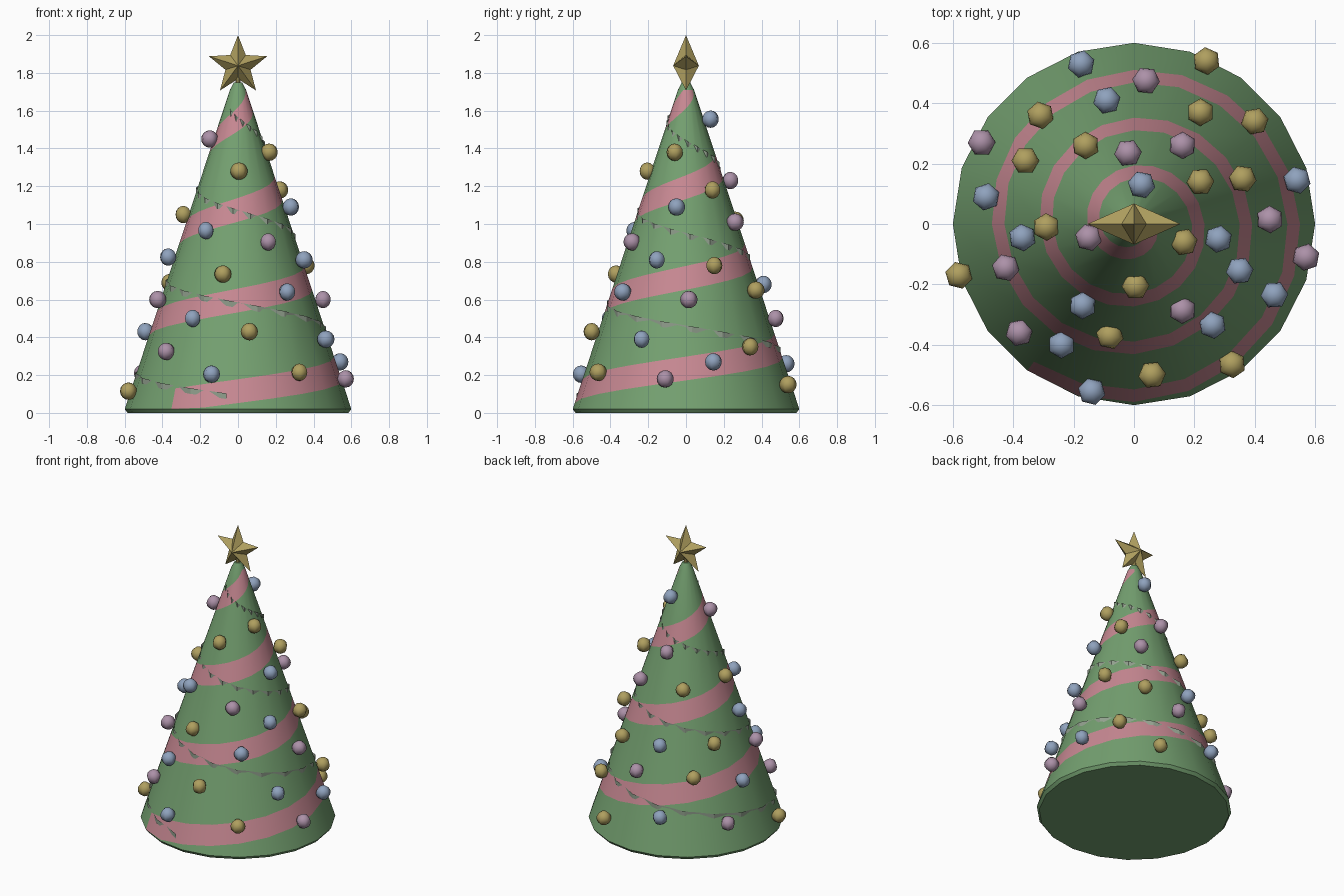
import bpy, bmesh, math

if "Cube" in bpy.data.objects:
    bpy.data.objects.remove(bpy.data.objects["Cube"])

def material(name, rgb):
    m = bpy.data.materials.new(name)
    m.diffuse_color = [((c / 255 + 0.055) / 1.055) ** 2.4 for c in rgb] + [1]
    m.use_nodes = True
    m.node_tree.nodes["Principled BSDF"].inputs["Base Color"].default_value = m.diffuse_color
    return m

GREEN = material("tree_green", (116, 160, 112))
PINK = material("stripe_pink", (199, 136, 146))
GOLD = material("gold", (175, 159, 95))
BLUE = material("bauble_blue", (143, 162, 189))
MAUVE = material("bauble_mauve", (172, 145, 168))
TINSEL = material("tinsel_grey_green", (146, 160, 142))

def finish(name, bm, mats, smooth=None):
    bmesh.ops.remove_doubles(bm, verts=bm.verts, dist=1e-5)
    bmesh.ops.recalc_face_normals(bm, faces=bm.faces)
    me = bpy.data.meshes.new(name)
    bm.to_mesh(me)
    bm.free()
    for m in mats:
        me.materials.append(m)
    ob = bpy.data.objects.new(name, me)
    bpy.context.collection.objects.link(ob)
    if smooth:
        bpy.ops.object.select_all(action='DESELECT')
        ob.select_set(True)
        bpy.context.view_layer.objects.active = ob
        bpy.ops.object.shade_smooth_by_angle(angle=math.radians(smooth))
    return ob

def add_face(bm, pts, mat=0):
    unique = []
    for p in pts:
        if all(math.dist(p, q) > 1e-5 for q in unique):
            unique.append(p)
    if len(unique) > 2:
        bm.faces.new([bm.verts.new(p) for p in unique]).material_index = mat

SIDES, Z0, Z1 = 20, 0.02, 1.71

def radius(z):
    return 0.6 * (1 - (z - Z0) / 1.82)

def polar(r, turn, z):
    # turn 0 is the front, rising counter-clockwise
    a = -math.pi / 2 + 2 * math.pi * turn
    return (r * math.cos(a), r * math.sin(a), z)

# Cone with a spiral stripe cut into its sides
def levels(t):
    zs = [Z0]
    for n in range(-1, 4):
        mid = 0.115 + 0.48 * (n + t)
        zs += [mid - 0.063, mid + 0.063]
    return [min(max(z, Z0), Z1) for z in zs] + [Z1]

bm = bmesh.new()
for k in range(SIDES):
    t0, t1 = k / SIDES, (k + 1) / SIDES
    l0, l1 = levels(t0), levels(t1)
    for i in range(len(l0) - 1):
        turn = (i - 1) / 2 - 1 + t0
        pink = i % 2 == 1 and -0.11 < turn < 3.4
        add_face(bm, [polar(radius(l0[i]), t0, l0[i]), polar(radius(l1[i]), t1, l1[i]),
                      polar(radius(l1[i + 1]), t1, l1[i + 1]),
                      polar(radius(l0[i + 1]), t0, l0[i + 1])], int(pink))
    # rounded rim and tip
    for (ra, za), (rb, zb) in (((0.585, 0), (0.6, Z0)), ((radius(Z1), Z1), (0.022, 1.75))):
        add_face(bm, [polar(ra, t0, za), polar(ra, t1, za), polar(rb, t1, zb), polar(rb, t0, zb)])
for r, z in ((0.585, 0), (0.022, 1.75)):
    add_face(bm, [polar(r, k / SIDES, z) for k in range(SIDES)])
finish("tree_cone", bm, [GREEN, PINK], 40)

# Tinsel ribbon winding the other way, dipping in and out of the cone
bm = bmesh.new()
STEP = 1 / 36
def ribbon(i):
    t = -0.1 + i * STEP
    z = 1.55 - 0.49 * t
    r = radius(z) + (0.005 if i % 2 else -0.008)
    return polar(r, t, z - 0.015), polar(r, t, z + 0.015)
for i in range(int(3.1 / STEP)):
    (a, b), (c, d) = ribbon(i), ribbon(i + 1)
    add_face(bm, [a, c, d, b])
finish("tinsel_ribbon", bm, [TINSEL])

# Baubles: centre positions by colour
BAUBLES = {
    "gold": (GOLD, [(.24, .54, .15), (-.31, .36, .5), (.22, .37, .65), (.40, .34, .35),
                    (-.36, .21, .69), (-.16, .26, 1.02), (.36, .15, .78), (.22, .14, 1.18),
                    (-.29, -.01, 1.05), (.165, -.06, 1.38), (-.58, -.17, .115), (.005, -.205, 1.28),
                    (-.08, -.37, .735), (.06, -.5, .43), (.325, -.465, .215)]),
    "blue": (BLUE, [(-.175, .53, .26), (-.09, .41, .68), (.025, .13, 1.555), (.54, .145, .27),
                    (-.49, .09, .43), (-.37, -.045, .825), (.28, -.05, 1.09), (.35, -.155, .81),
                    (.465, -.235, .39), (-.17, -.27, .965), (-.24, -.4, .5), (.26, -.335, .64),
                    (-.14, -.555, .205)]),
    "mauve": (MAUVE, [(.04, .475, .5), (-.505, .27, .21), (-.02, .235, 1.23), (.16, .26, 1.01),
                      (.45, .015, .6), (.57, -.11, .18), (-.425, -.145, .6), (-.15, -.045, 1.45),
                      (.16, -.285, .905), (-.38, -.36, .325)]),
}
for colour, (mat, places) in BAUBLES.items():
    mesh = None
    for i, p in enumerate(places):
        name = f"{colour}_bauble_{i + 1}"
        if mesh is None:
            bm = bmesh.new()
            bmesh.ops.create_uvsphere(bm, u_segments=6, v_segments=8, radius=0.046)
            ob = finish(name, bm, [mat], 65)
            mesh = ob.data
        else:
            ob = bpy.data.objects.new(name, mesh)
            bpy.context.collection.objects.link(ob)
            for mod in bpy.data.objects[f"{colour}_bauble_1"].modifiers:
                new = ob.modifiers.new(mod.name, mod.type)
                if mod.type == 'NODES':
                    new.node_group = mod.node_group
        ob.location = p
        ob.rotation_euler.z = math.atan2(p[1], p[0])

# Faceted five-pointed star
bm = bmesh.new()
CZ = 1.838
rim = []
for i in range(10):
    a = math.pi / 2 + i * math.pi / 5
    r = 0.07 if i % 2 else 0.162
    rim.append((r * math.cos(a), 0, CZ + r * math.sin(a)))
for i in range(10):
    for y in (-0.068, 0.068):
        add_face(bm, [rim[i], rim[(i + 1) % 10], (0, y, CZ)])
finish("top_star", bm, [GOLD])

# Short stem holding the star
bm = bmesh.new()
bmesh.ops.create_cone(bm, cap_ends=True, segments=8, radius1=0.012, radius2=0.012, depth=0.1)
finish("star_stem", bm, [GOLD], 40).location.z = 1.765
